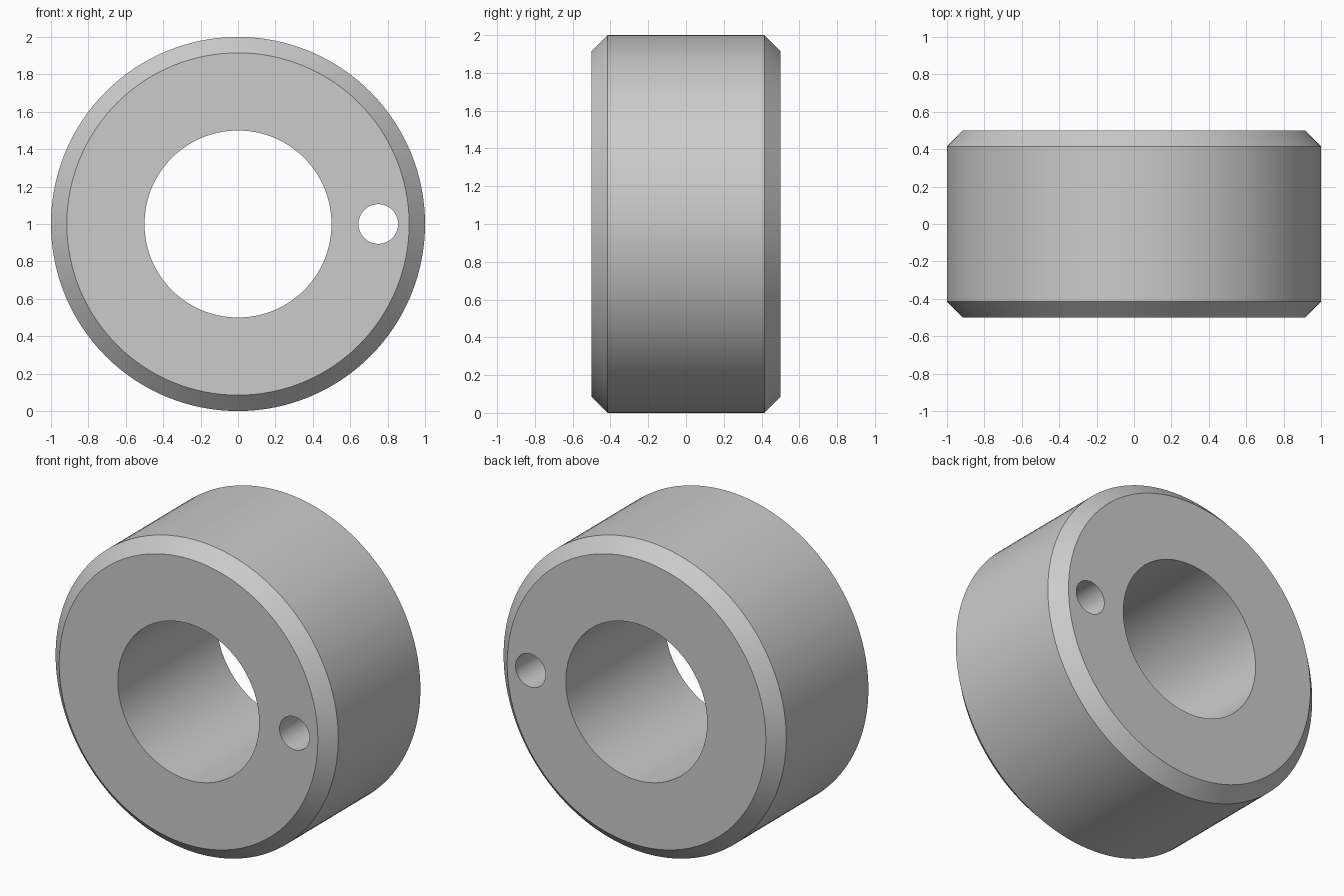
import bpy, bmesh
from math import pi, cos, sin, radians

if "Cube" in bpy.data.objects:
    bpy.data.objects.remove(bpy.data.objects["Cube"])

SEGMENTS = 128
CENTRE_Z = 1.0


def lathe_y(name, profile):
    """Spin a closed (radius, y) profile around the y axis."""
    bm = bmesh.new()
    rings = []
    for i in range(SEGMENTS):
        a = 2 * pi * i / SEGMENTS
        rings.append([bm.verts.new((r * cos(a), y, CENTRE_Z + r * sin(a)))
                      for r, y in profile])
    n = len(profile)
    for i in range(SEGMENTS):
        a, b = rings[i], rings[(i + 1) % SEGMENTS]
        for j in range(n):
            k = (j + 1) % n
            bm.faces.new((a[j], a[k], b[k], b[j]))
    bmesh.ops.recalc_face_normals(bm, faces=bm.faces)
    mesh = bpy.data.meshes.new(name)
    bm.to_mesh(mesh)
    bm.free()
    obj = bpy.data.objects.new(name, mesh)
    bpy.context.collection.objects.link(obj)
    return obj


# Collar: thick ring with chamfered outer edges and a plain bore
collar = lathe_y("collar", [(0.5, -0.5), (0.915, -0.5), (1.0, -0.415),
                            (1.0, 0.415), (0.915, 0.5), (0.5, 0.5)])

# Pin hole cutter: small through hole beside the bore
bpy.ops.mesh.primitive_cylinder_add(vertices=64, radius=0.106, depth=1.4,
                                    location=(0.75, 0, CENTRE_Z),
                                    rotation=(pi / 2, 0, 0))
cutter = bpy.context.object
cutter.name = "pin_hole_cutter"
cutter.hide_render = True

cut = collar.modifiers.new("pin_hole", 'BOOLEAN')
cut.operation = 'DIFFERENCE'
cut.solver = 'EXACT'
cut.object = cutter

# Apply the cut, then smooth the round walls and keep the edges crisp
bpy.ops.object.select_all(action='DESELECT')
collar.select_set(True)
bpy.context.view_layer.objects.active = collar
bpy.ops.object.modifier_apply(modifier=cut.name)
bpy.data.objects.remove(cutter, do_unlink=True)
bpy.ops.object.shade_smooth_by_angle(angle=radians(30))
